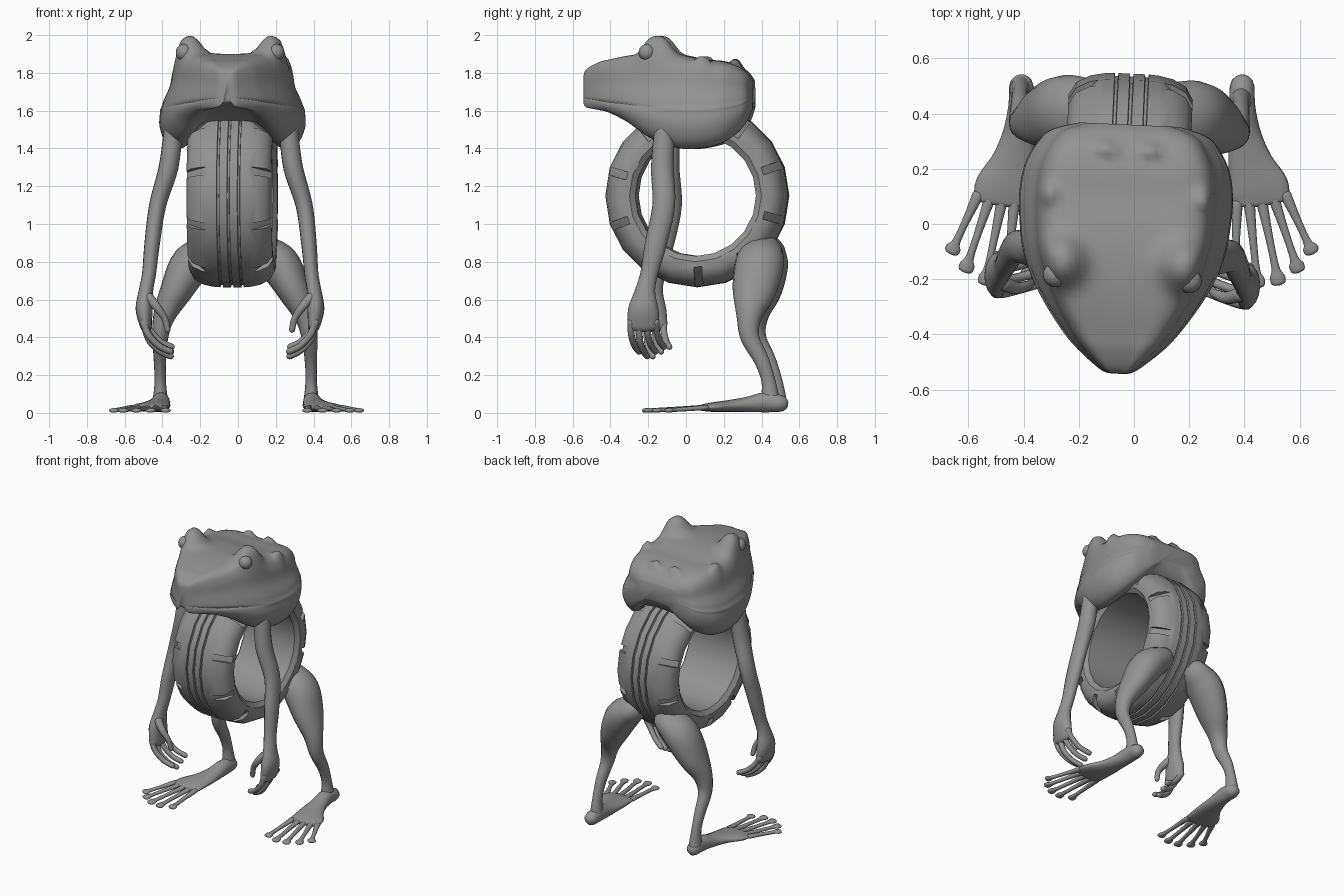
import bpy, bmesh
from math import sin, cos, pi, exp, radians
from mathutils import Vector, Matrix

default_cube = bpy.data.objects.get("Cube")
if default_cube:
    bpy.data.objects.remove(default_cube)

grey = bpy.data.materials.new("clay grey")
grey.use_nodes = True
colour = (0.29, 0.29, 0.29, 1)
grey.diffuse_color = colour
grey.node_tree.nodes["Principled BSDF"].inputs["Base Color"].default_value = colour

# The whole figure stands slightly turned; the feet point straight ahead
TURN = Matrix.Translation((-0.033, 0, 0)) @ Matrix.Rotation(-0.046, 4, "Z")
STRAIGHT = Matrix.Translation((-0.008, 0, 0))


def smooth_path(points, steps, closed=False):
    """Catmull-Rom samples through tuples of any length."""
    count = len(points)
    result = []
    for i in range(count if closed else count - 1):
        ids = [i - 1, i, i + 1, i + 2]
        ids = [j % count if closed else min(max(j, 0), count - 1) for j in ids]
        a, b, c, d = (Vector(points[j]) for j in ids)
        for s in range(steps):
            t = s / steps
            result.append(b + (c - a) * (t / 2) + (2 * a - 5 * b + 4 * c - d) * (t * t / 2)
                          + (3 * b - a - 3 * c + d) * (t ** 3 / 2))
    if not closed:
        result.append(Vector(points[-1]))
    return result


def skin(name, rings, matrix=TURN, loop=False):
    """Join equal rings of points into one smooth surface."""
    bm = bmesh.new()
    rows = [[bm.verts.new(p) for p in ring] for ring in rings]
    pairs = list(zip(rows, rows[1:]))
    if loop:
        pairs.append((rows[-1], rows[0]))
    else:
        bm.faces.new(rows[0])
        bm.faces.new(rows[-1])
    for low, high in pairs:
        for i in range(len(low)):
            j = (i + 1) % len(low)
            bm.faces.new((low[i], low[j], high[j], high[i]))
    bmesh.ops.recalc_face_normals(bm, faces=bm.faces)
    mesh = bpy.data.meshes.new(name)
    bm.to_mesh(mesh)
    bm.free()
    mesh.materials.append(grey)
    mesh.shade_smooth()
    obj = bpy.data.objects.new(name, mesh)
    bpy.context.collection.objects.link(obj)
    obj.matrix_world = matrix
    return obj


def tube(name, stations, up, side=1, matrix=TURN, sides=16):
    """Oval tube with round ends; a station is x, y, z, width radius, depth radius."""
    path = smooth_path(stations, 5)
    centres = [Vector(p[:3]) for p in path]
    radii = [(p[3], p[4]) for p in path]
    start = (centres[0] - centres[1]).normalized()
    end = (centres[-1] - centres[-2]).normalized()
    first, last = centres[0], centres[-1]
    r0, r1 = radii[0], radii[-1]
    for reach, shrink in ((0.55, 0.83), (0.85, 0.52), (0.98, 0.2)):
        centres = [first + start * min(r0) * reach] + centres + [last + end * min(r1) * reach]
        radii = [(r0[0] * shrink, r0[1] * shrink)] + radii + [(r1[0] * shrink, r1[1] * shrink)]
    rings = []
    for i, c in enumerate(centres):
        along = (centres[min(i + 1, len(centres) - 1)] - centres[max(i - 1, 0)]).normalized()
        wide = along.cross(Vector(up)).normalized()
        deep = wide.cross(along)
        ring = []
        for k in range(sides):
            t = 2 * pi * k / sides
            p = c + wide * radii[i][0] * cos(t) + deep * radii[i][1] * sin(t)
            ring.append((p.x * side, p.y, p.z))
        rings.append(ring)
    return skin(name, rings, matrix)


# Tyre body: closed profile (across, radius) with three tread grooves
AXLE = Vector((0, 0.06, 1.15))
half = [(0.2, 0.32), (0.223, 0.35), (0.225, 0.4), (0.2, 0.445), (0.15, 0.472), (0.1, 0.482)]
for groove in (0.055, 0):
    half += [(groove + 0.007, 0.485), (groove + 0.005, 0.474)]
    if groove:
        half += [(groove - 0.005, 0.474), (groove - 0.007, 0.485)]
profile = half + [(-x, r) for x, r in reversed(half)]
SEGMENTS = 20
rings = []
for k in range(SEGMENTS):
    a = 2 * pi * k / SEGMENTS
    rings.append([AXLE + Vector((x, r * cos(a), r * sin(a))) for x, r in profile])
tyre = skin("tyre_body", rings, loop=True)

# Shoulder slots cut into both edges of the tyre
bm = bmesh.new()
for k in range(10):
    for side in (-1, 1):
        place = (Matrix.Translation(AXLE) @ Matrix.Rotation(radians(20 + 36 * k - 90), 4, "X")
                 @ Matrix.Translation((side * 0.184, 0, 0.457))
                 @ Matrix.Rotation(side * radians(44), 4, "Y")
                 @ Matrix.Diagonal((0.2, 0.042, 0.06, 1)))
        bmesh.ops.create_cube(bm, size=1, matrix=place)
cut_mesh = bpy.data.meshes.new("slot_cutter")
bm.to_mesh(cut_mesh)
bm.free()
cut_mesh.materials.append(grey)
cutter = bpy.data.objects.new("slot_cutter", cut_mesh)
bpy.context.collection.objects.link(cutter)
cutter.matrix_world = TURN
cutter.hide_render = True
cut = tyre.modifiers.new("slots", "BOOLEAN")
cut.operation, cut.object, cut.solver = "DIFFERENCE", cutter, "EXACT"
for obj in bpy.context.selected_objects:
    obj.select_set(False)
bpy.context.view_layer.objects.active = tyre
tyre.select_set(True)
bpy.ops.object.modifier_apply(modifier=cut.name)
bpy.data.objects.remove(cutter)
bpy.ops.object.shade_smooth_by_angle(angle=radians(35))

# Head: half section (width share, height: -1 jaw, 0 mouth, 1 crown), slightly hollow below
section = [(0, -0.5), (0.4, -0.58), (0.56, -0.8), (0.67, -0.97), (0.8, -1), (0.93, -0.8),
           (1, -0.45), (1, -0.15), (0.97, -0.04), (0.94, 0), (0.97, 0.06), (0.94, 0.2),
           (0.86, 0.45), (0.82, 0.72), (0.73, 0.92), (0.55, 1), (0.3, 1), (0, 1)]
outline = section + [(-u, v) for u, v in reversed(section[1:-1])]
# Stations: y, half width, jaw bottom, mouth, crown
head_stations = [
    (-0.543, 0.025, 1.65, 1.67, 1.77), (-0.53, 0.065, 1.62, 1.665, 1.815),
    (-0.46, 0.15, 1.605, 1.655, 1.855), (-0.4, 0.205, 1.59, 1.645, 1.87),
    (-0.3, 0.275, 1.54, 1.635, 1.89), (-0.2, 0.33, 1.47, 1.62, 1.9),
    (-0.1, 0.365, 1.425, 1.61, 1.9), (0, 0.38, 1.4, 1.605, 1.89),
    (0.1, 0.385, 1.405, 1.605, 1.87), (0.2, 0.37, 1.43, 1.615, 1.86),
    (0.28, 0.33, 1.48, 1.63, 1.835), (0.33, 0.28, 1.54, 1.65, 1.8), (0.36, 0.18, 1.61, 1.68, 1.76)]
# Bumps: x, y, height, spread
bumps = [(0.235, -0.145, 0.1, 0.09), (0.29, 0.1, 0.04, 0.04), (0.08, 0.27, 0.035, 0.03)]
rings = []
for y, w, jaw, mouth, crown in smooth_path(head_stations, 5):
    ring = []
    fade = min(max((y + 0.42) * 3, 0), 1)
    for u, v in smooth_path(outline, 3, closed=True):
        # The mouth crease fades out towards the cheeks
        if abs(v) < 0.12 and abs(u) > 0.9:
            u += ((1 if u > 0 else -1) * (0.995 - max(v, 0) / 3) - u) * fade
        x = u * w
        z = mouth + v * ((crown - mouth) if v > 0 else (mouth - jaw))
        for bx, by, height, spread in bumps:
            d = ((abs(x) - bx) ** 2 + (y - by) ** 2) / spread ** 2
            z += height * exp(-d ** 1.5) * min(max((v - 0.4) * 2, 0), 1)
        ring.append((x, y, z))
    rings.append(ring)
skin("head", rings)

for side, label in ((1, "left"), (-1, "right")):
    # Eyes
    bpy.ops.mesh.primitive_uv_sphere_add(segments=20, ring_count=12, radius=0.045)
    eye = bpy.context.object
    eye.name = "eye_" + label
    eye.data.materials.append(grey)
    eye.data.shade_smooth()
    eye.matrix_world = TURN @ Matrix.Translation((side * 0.243, -0.195, 1.908))

    # Arm running into a flat palm
    tube("arm_" + label, [
        (0.305, -0.1, 1.5, 0.05, 0.055), (0.33, -0.11, 1.3, 0.052, 0.06),
        (0.388, -0.1, 1.1, 0.045, 0.06), (0.415, -0.14, 0.9, 0.041, 0.058),
        (0.43, -0.175, 0.74, 0.037, 0.047), (0.445, -0.195, 0.65, 0.038, 0.053),
        (0.455, -0.205, 0.55, 0.045, 0.08), (0.445, -0.205, 0.46, 0.032, 0.085)], (0, 1, 0), side)

    # Fingers curling inward, and the thumb
    for n in range(4):
        y = -0.27 + 0.044 * n
        lift = 0.025 * abs(n - 1)
        tube(f"finger_{n + 1}_{label}", [
            (0.455, y, 0.48, 0.02, 0.02), (0.43, y, 0.39 + lift, 0.018, 0.018),
            (0.375, y + 0.015, 0.33 + lift, 0.017, 0.017),
            (0.315, y + 0.035, 0.3 + lift, 0.017, 0.017)], (0, 1, 0), side, sides=10)
    tube("thumb_" + label, [
        (0.43, -0.235, 0.61, 0.028, 0.028), (0.385, -0.25, 0.56, 0.023, 0.023),
        (0.345, -0.24, 0.5, 0.018, 0.018), (0.33, -0.23, 0.44, 0.016, 0.016)],
        (0, 1, 0), side, sides=10)

    # Leg: heavy thigh, knee and slim shin
    tube("leg_" + label, [
        (0.14, 0.41, 0.86, 0.085, 0.11), (0.235, 0.4, 0.785, 0.108, 0.13),
        (0.315, 0.375, 0.64, 0.085, 0.115), (0.375, 0.352, 0.51, 0.058, 0.068),
        (0.395, 0.357, 0.4, 0.042, 0.05), (0.4, 0.418, 0.28, 0.033, 0.04),
        (0.4, 0.455, 0.17, 0.03, 0.037), (0.4, 0.465, 0.07, 0.04, 0.05)], (0, 1, 0), side)

    # Foot spreading from the heel
    tube("foot_" + label, [
        (0.4, 0.497, 0.05, 0.045, 0.045), (0.4, 0.42, 0.056, 0.048, 0.053),
        (0.41, 0.32, 0.044, 0.06, 0.04), (0.43, 0.22, 0.036, 0.082, 0.031),
        (0.46, 0.13, 0.03, 0.108, 0.024), (0.468, 0.08, 0.027, 0.1, 0.016)],
        (0, 0, 1), side, STRAIGHT)

    # Toes with round pads
    tips = [(0.65, -0.095), (0.6, -0.16), (0.53, -0.205), (0.455, -0.215), (0.375, -0.185)]
    for n, (x, y) in enumerate(tips):
        bx, by = 0.557 - 0.044 * n, 0.105 - 0.008 * n
        stops = ((0, 0.021, 0.014), (0.5, 0.014, 0.012), (0.84, 0.015, 0.011),
                 (0.95, 0.027, 0.012), (1.02, 0.027, 0.012))
        tube(f"toe_{n + 1}_{label}", [
            (bx + (x - bx) * t, by + (y - by) * t, 0.028 - 0.015 * t, wide, thick)
            for t, wide, thick in stops], (0, 0, 1), side, STRAIGHT, sides=10)
